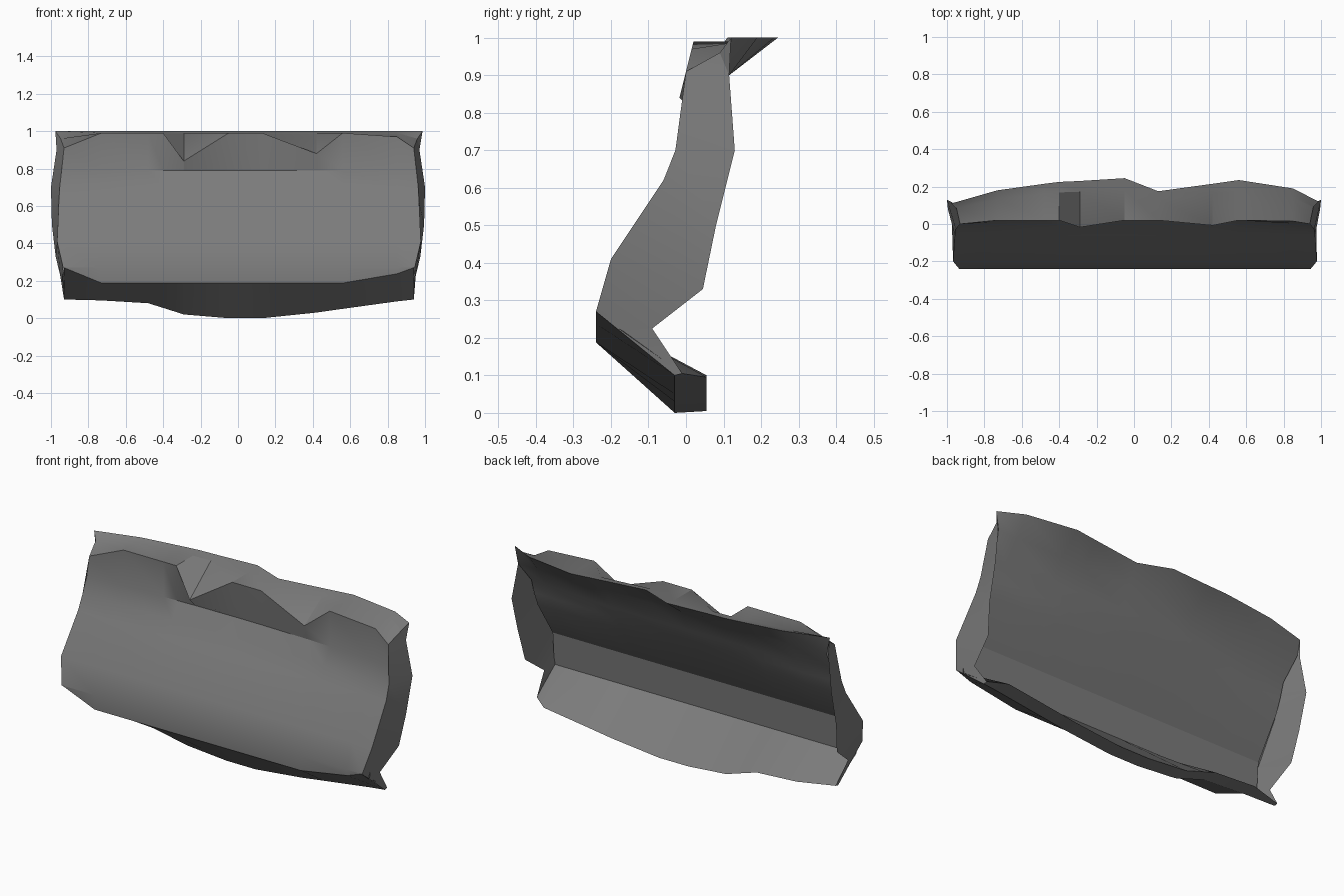
import bpy, bmesh, math

old = bpy.data.objects.get("Cube")
if old:
    bpy.data.objects.remove(old)

# One worn dark grey paint for the whole shell
paint = bpy.data.materials.new("worn grey")
paint.use_nodes = True
grey = (0.2, 0.2, 0.2, 1)
paint.diffuse_color = grey
bsdf = paint.node_tree.nodes["Principled BSDF"]
bsdf.inputs["Base Color"].default_value = grey
bsdf.inputs["Roughness"].default_value = 0.8


def finish(bm, name):
    bmesh.ops.remove_doubles(bm, verts=bm.verts, dist=0.002)
    bmesh.ops.recalc_face_normals(bm, faces=bm.faces)
    mesh = bpy.data.meshes.new(name)
    bm.to_mesh(mesh)
    bm.free()
    mesh.materials.append(paint)
    obj = bpy.data.objects.new(name, mesh)
    bpy.context.scene.collection.objects.link(obj)
    bpy.ops.object.select_all(action="DESELECT")
    obj.select_set(True)
    bpy.context.view_layer.objects.active = obj
    bpy.ops.object.shade_smooth_by_angle(angle=math.radians(25))


def add_face(bm, *points):
    bm.faces.new([bm.verts.new(p) for p in points])


# Dented stations: x, crease height, top lip depth, bottom height
stations = [
    (-.93, .91, .11, .10), (-.73, .99, .18, .095), (-.48, .99, .215, .08),
    (-.40, .99, .225, .055), (-.29, .84, .23, .02), (-.05, .99, .245, 0),
    (.13, .99, .175, 0), (.42, .88, .215, .03), (.56, .99, .235, .05),
    (.85, .97, .19, .09), (.94, .91, .12, .10),
]
# Front profile below the crease: y, z, flare of the end columns, middle dent
front = [(-.01, .79, 1.015, .045), (-.03, .7, 1.025, .015), (-.06, .62, 1.03, 0),
         (-.2, .41, 1.04, 0), (-.24, .27, 1.005, 0)]
# Thin back sheet from the bottom lip up to the underside of the top lip
back_sheet = [(-.18, .225, 0), (-.165, .41, 0), (-.03, .62, 0),
              (0, .7, .015), (.02, .78, .045)]


def section(x, crease, depth, bottom):
    end = abs(x) > .9

    def flare(k):
        return x * k if end else x

    def dented(y, dent):
        return y + dent * (1 - x * x)

    rows = [(flare(1.05), depth, 1),
            (flare(1.02), depth * .75, .96 if end else .99),
            (x, .02 - (.99 - crease) * .25, crease)]
    rows += [(flare(k), dented(y, dent), z) for y, z, k, dent in front]
    edge = .188 + .082 * max(0, (abs(x) - .73) / .2)
    rows.append((x, -.24, min(edge, .27)))
    rows += [(x, -.03, bottom), (x, -.01 if end else .055, bottom + .005)]
    rows += [(flare(1.01), dented(y, dent), z) for y, z, dent in back_sheet]
    rows.append((flare(1.03), min(depth, .115), .9))
    return rows


# Closed panel: front, bottom lip, back sheet and folded top lip
sections = [section(*s) for s in stations]
bm = bmesh.new()
grid = [[bm.verts.new(p) for p in row] for row in sections]
for a, b in zip(grid, grid[1:]):
    for i in range(len(a)):
        j = (i + 1) % len(a)
        bm.faces.new((a[i], a[j], b[j], b[i]))
finish(bm, "dented_panel")

# Flared side walls, from the panel ends back to their open rim
rim = [(.97, .115, .9), (1, .13, .7), (.995, .08, .5),
       (.975, .045, .33), (.95, -.09, .225)]
for name, side, ends in (("right_wall", -1, sections[0]),
                         ("left_wall", 1, sections[-1])):
    bm = bmesh.new()
    back = [(side * x, y, z) for x, y, z in rim]
    near = [ends[2]] + ends[4:8]
    for i in range(4):
        add_face(bm, near[i], near[i + 1], back[i + 1], back[i])
    # Top corner fold and bottom lip end
    add_face(bm, ends[0], ends[1], back[0])
    add_face(bm, ends[1], ends[2], back[0])
    add_face(bm, ends[7], ends[9], back[-1])
    add_face(bm, ends[9], ends[10], back[-1])
    finish(bm, name)
